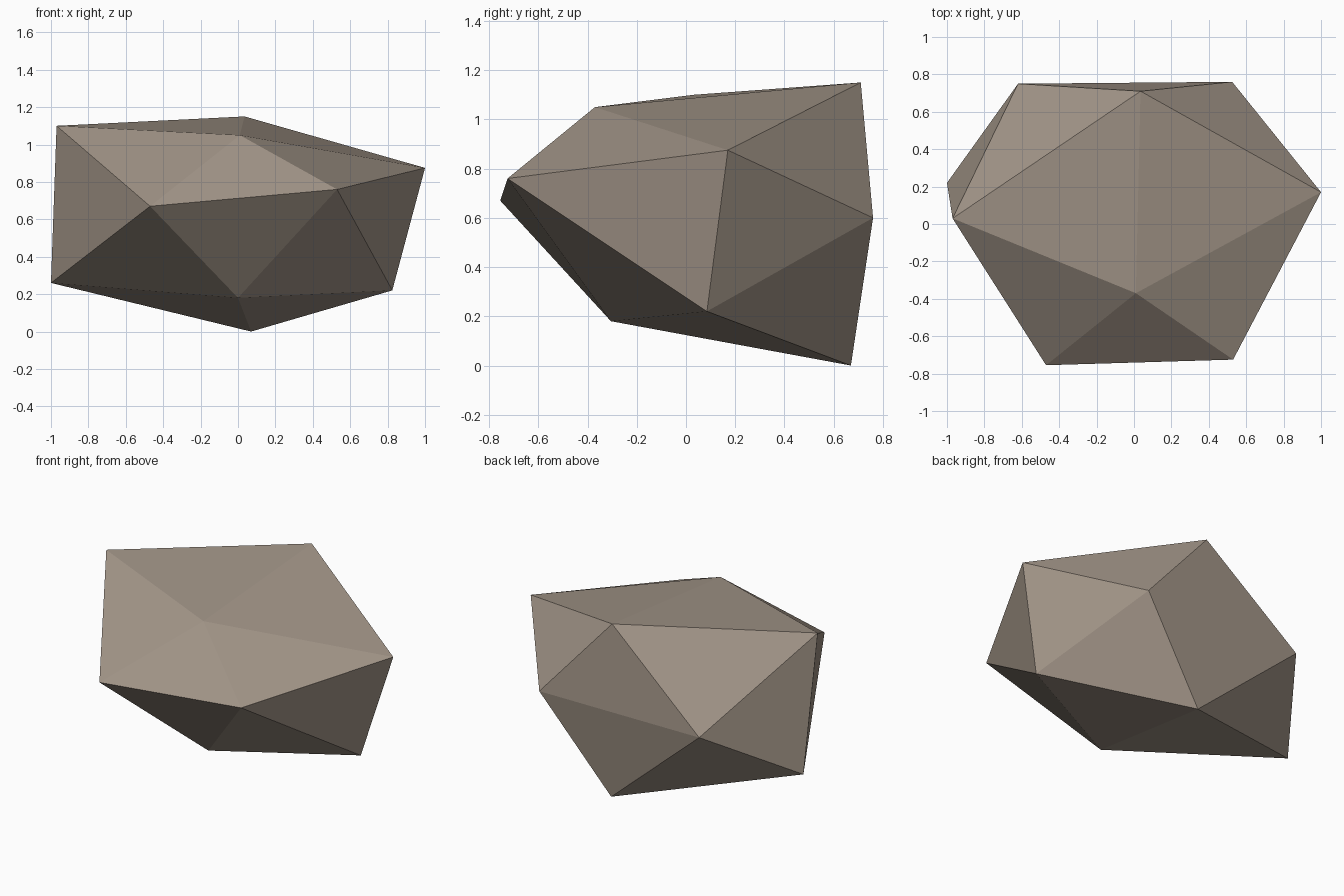
import bpy
import bmesh

cube = bpy.data.objects.get("Cube")
if cube:
    bpy.data.objects.remove(cube, do_unlink=True)

# Stone colour
stone = bpy.data.materials.new("warm_grey_stone")
stone.use_nodes = True
colour = (0.36, 0.30, 0.245, 1.0)
stone.diffuse_color = colour
bsdf = stone.node_tree.nodes["Principled BSDF"]
bsdf.inputs["Base Color"].default_value = colour
bsdf.inputs["Roughness"].default_value = 0.9

# Boulder: a crown and a foot point joined by two staggered rings of corners
crown = (0.01, -0.37, 1.05)
upper = [(-0.97, 0.03, 1.10), (-0.47, -0.755, 0.67), (0.53, -0.725, 0.76),
         (1.0, 0.17, 0.875), (0.035, 0.71, 1.15)]
lower = [(-1.0, 0.22, 0.26), (0.0, -0.305, 0.18), (0.825, 0.085, 0.22),
         (0.525, 0.76, 0.60), (-0.62, 0.75, 0.60)]
foot = (0.07, 0.67, 0.0)

bm = bmesh.new()
top, base = bm.verts.new(crown), bm.verts.new(foot)
up = [bm.verts.new(p) for p in upper]
low = [bm.verts.new(p) for p in lower]
count = len(up)
for i in range(count):
    j = (i + 1) % count
    bm.faces.new((top, up[i], up[j]))
    bm.faces.new((up[i], low[i], up[j]))
    bm.faces.new((up[j], low[i], low[j]))
    bm.faces.new((base, low[j], low[i]))
bmesh.ops.recalc_face_normals(bm, faces=bm.faces)

mesh = bpy.data.meshes.new("boulder")
bm.to_mesh(mesh)
bm.free()
mesh.materials.append(stone)
boulder = bpy.data.objects.new("boulder", mesh)
bpy.context.collection.objects.link(boulder)
